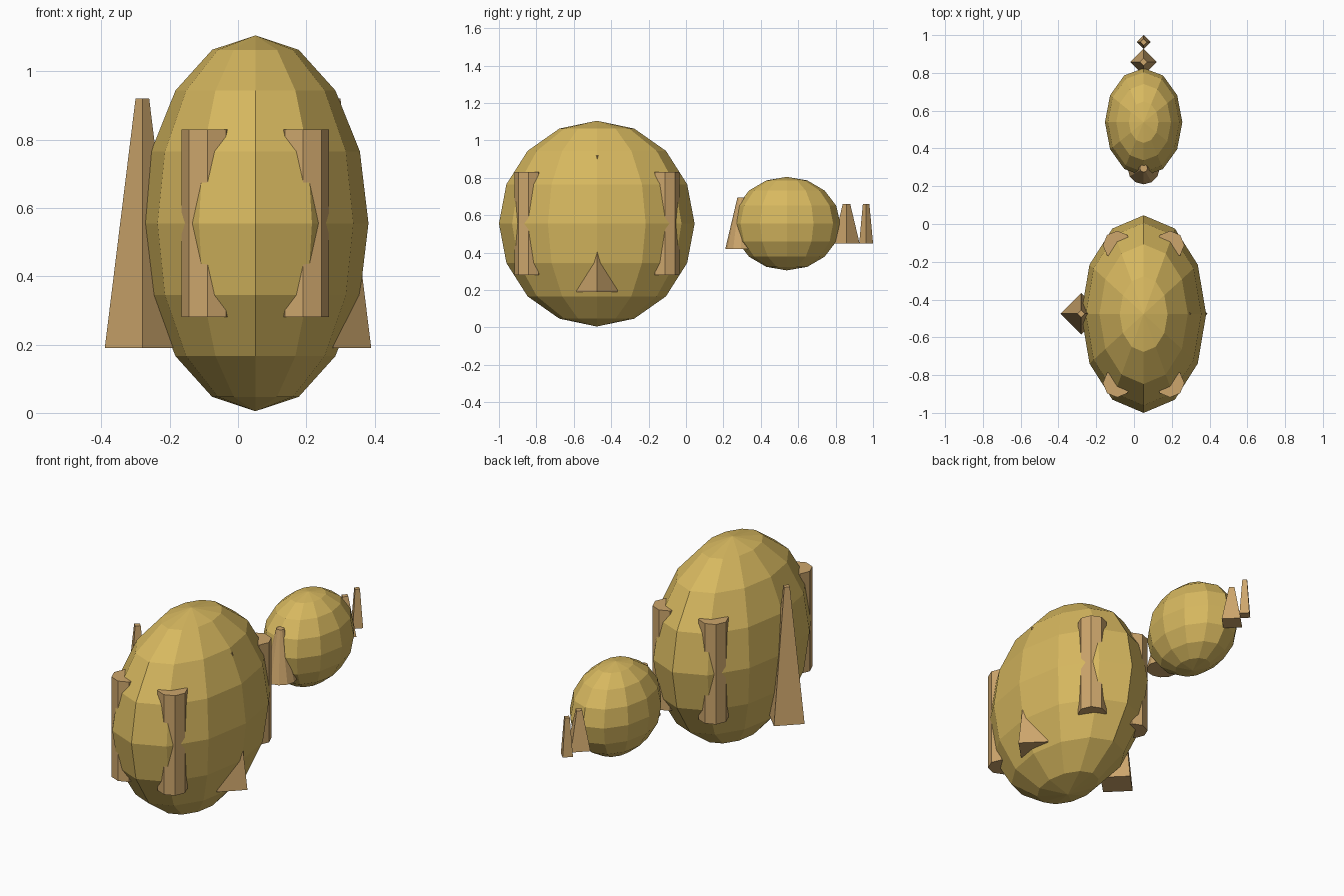
import bpy

# Remove the default cube
cube = bpy.data.objects.get("Cube")
if cube:
    bpy.data.objects.remove(cube, do_unlink=True)


def material(name, color):
    mat = bpy.data.materials.new(name)
    mat.use_nodes = True
    mat.diffuse_color = color
    mat.node_tree.nodes["Principled BSDF"].inputs["Base Color"].default_value = color
    return mat


GOLD = material("gold", (0.68, 0.48, 0.115, 1))
TAN = material("tan", (0.61, 0.38, 0.15, 1))
MID_X = 0.051


def finish(name, mat):
    obj = bpy.context.object
    obj.name = name
    obj.data.materials.append(mat)
    return obj


def ellipsoid(name, center, radii):
    bpy.ops.mesh.primitive_uv_sphere_add(segments=12, ring_count=8, radius=1, location=center)
    finish(name, GOLD).scale = radii


def spike(name, x, y, bottom, top, r1, r2, sides=4):
    bpy.ops.mesh.primitive_cone_add(vertices=sides, radius1=r1, radius2=r2,
                                    depth=top - bottom, location=(x, y, (bottom + top) / 2))
    finish(name, TAN)


# Large faceted body and small head
ellipsoid("body", (MID_X, -0.477, 0.555), (0.331, 0.523, 0.55))
ellipsoid("head", (MID_X, 0.539, 0.555), (0.205, 0.286, 0.25))

# Four upright octagonal legs sunk into the body
for side, sx in (("right", -1), ("left", 1)):
    for end, sy in (("front", -1), ("back", 1)):
        spike(f"{end}_{side}_leg", MID_X + sx * 0.14, -0.477 + sy * 0.365,
              0.28, 0.83, 0.076, 0.076, 8)

    # Tapered four-sided side fins
    spike(f"{side}_fin", sx * 0.28, -0.475, 0.19, 0.92, 0.11, 0.02)

# Neck cone between body and head
spike("neck", MID_X, 0.295, 0.42, 0.695, 0.085, 0.02, 12)

# Two small tapered points at the far end of the head
spike("inner_point", MID_X, 0.858, 0.45, 0.66, 0.07, 0.02)
spike("outer_point", MID_X, 0.963, 0.45, 0.66, 0.037, 0.0175)
